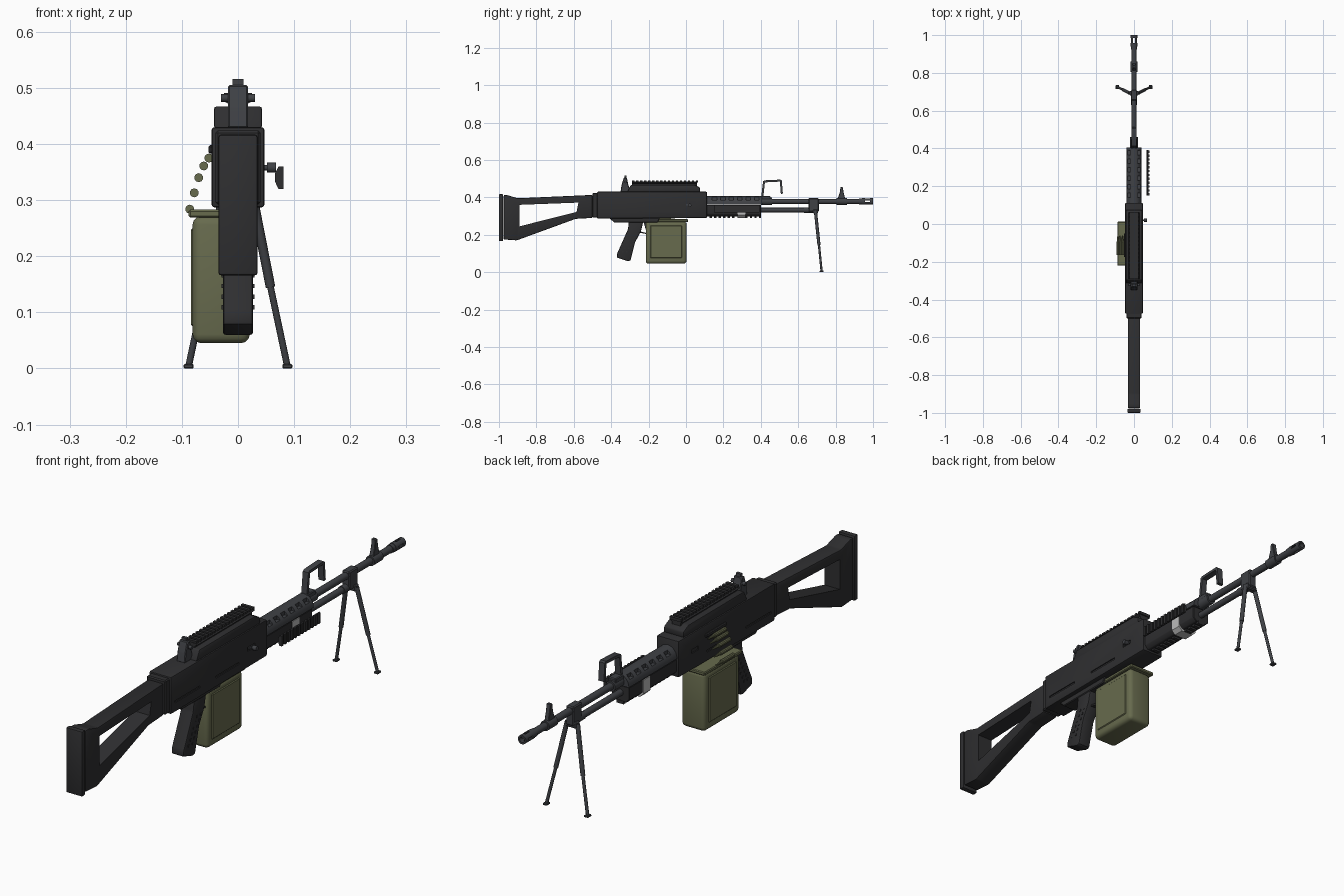
import bpy, bmesh, math
from mathutils import Vector, Matrix

def material(name, rgb):
    m = bpy.data.materials.new(name)
    m.diffuse_color = (*rgb, 1)
    return m

BLACK = material("black_polymer", (0.028, 0.028, 0.03))
STEEL = material("dark_steel", (0.05, 0.053, 0.06))
OLIVE = material("olive_paint", (0.135, 0.145, 0.075))
LIGHT = material("light_band", (0.5, 0.5, 0.5))

def finish(name, bm, mat):
    bmesh.ops.recalc_face_normals(bm, faces=bm.faces)
    me = bpy.data.meshes.new(name)
    bm.to_mesh(me)
    bm.free()
    ob = bpy.data.objects.new(name, me)
    bpy.context.collection.objects.link(ob)
    me.materials.append(mat)
    return ob

def add_box(bm, x0, x1, y0, y1, z0, z1):
    m = Matrix.Translation(((x0 + x1) / 2, (y0 + y1) / 2, (z0 + z1) / 2)) @ \
        Matrix.Diagonal((x1 - x0, y1 - y0, z1 - z0, 1))
    bmesh.ops.create_cube(bm, size=1, matrix=m)

def boxes(name, items, mat=BLACK, bevel=0.0, seg=1):
    bm = bmesh.new()
    for b in items:
        add_box(bm, *b)
    if bevel:
        bmesh.ops.bevel(bm, geom=bm.edges[:], offset=bevel, segments=seg, affect='EDGES', profile=0.5)
    return finish(name, bm, mat)

def prism(name, pts, h0, h1, mat=BLACK, bevel=0.0, seg=1, axis='x'):
    """Extrude a profile: (y, z) along x, or (x, z) along y."""
    f = (lambda p, h: (h, p[0], p[1])) if axis == 'x' else (lambda p, h: (p[0], h, p[1]))
    bm = bmesh.new()
    a = [bm.verts.new(f(p, h0)) for p in pts]
    b = [bm.verts.new(f(p, h1)) for p in pts]
    bm.faces.new(a)
    bm.faces.new(b[::-1])
    for i in range(len(a)):
        j = (i + 1) % len(a)
        bm.faces.new((a[i], b[i], b[j], a[j]))
    bmesh.ops.recalc_face_normals(bm, faces=bm.faces)
    if bevel:
        bmesh.ops.bevel(bm, geom=bm.edges[:], offset=bevel, segments=seg, affect='EDGES', profile=0.5)
    return finish(name, bm, mat)

def rods(name, items, mat=STEEL, n=20):
    """Cylinders / cones given as (start, end, r_start, r_end)."""
    bm = bmesh.new()
    for p, q, r0, r1 in items:
        p, q = Vector(p), Vector(q)
        d = q - p
        m = Matrix.Translation((p + q) / 2) @ d.to_track_quat('Z', 'Y').to_matrix().to_4x4()
        bmesh.ops.create_cone(bm, cap_ends=True, segments=n, radius1=r0, radius2=r1, depth=d.length, matrix=m)
    return finish(name, bm, mat)

def along(name, z, steps, mat=STEEL):
    return rods(name, [((0, a, z), (0, b, z), r, r) for a, b, r in steps], mat)

def cut(target, cutter):
    mod = target.modifiers.new("cut", 'BOOLEAN')
    mod.operation, mod.object, mod.solver = 'DIFFERENCE', cutter, 'EXACT'
    cutter.hide_render = True
    cutter.hide_set(True)

# Skeleton stock with butt pad
stock = prism("stock", [(-0.975, 0.412), (-0.955, 0.412), (-0.9, 0.395), (-0.5, 0.413), (-0.5, 0.29),
                        (-0.59, 0.285), (-0.905, 0.17), (-0.975, 0.175)], -0.033, 0.033, bevel=0.005, seg=2)
cut(stock, prism("stock_cutter", [(-0.89, 0.36), (-0.575, 0.372), (-0.585, 0.322), (-0.89, 0.245)], -0.1, 0.1))
boxes("butt_pad", [(-0.035, 0.035, -1, -0.978, 0.166, 0.417)], bevel=0.005, seg=2)

# Receiver body, rear collar and lower housing
receiver = prism("receiver", [(-0.475, 0.43), (0.112, 0.43), (0.112, 0.29), (-0.475, 0.287)],
                 -0.047, 0.047, bevel=0.005, seg=2)
cut(receiver, boxes("receiver_cutter", [(s * 0.047 - 0.004, s * 0.047 + 0.004, a, b, c, d) for s in (-1, 1)
    for a, b, c, d in ((-0.45, -0.3, 0.323, 0.331), (-0.2, -0.06, 0.323, 0.331), (-0.01, 0.035, 0.353, 0.368))]))
boxes("stock_collar", [(-0.04, 0.04, -0.5, -0.47, 0.292, 0.424)], bevel=0.004)
prism("trigger_housing", [(-0.41, 0.29), (-0.14, 0.29), (-0.15, 0.266), (-0.385, 0.266)], -0.03, 0.03, bevel=0.003)
boxes("ejection_cover", [(0.04, 0.0475, 0.0, 0.03, 0.356, 0.365)], STEEL)

# Feed cover with toothed top rail
prism("feed_cover", [(-0.315, 0.428), (-0.295, 0.467), (0.045, 0.467), (0.075, 0.452), (0.075, 0.428)],
      -0.043, 0.043, bevel=0.005, seg=2)
RAIL = [(-0.018, 0.462), (0.018, 0.462), (0.018, 0.472), (0.029, 0.479), (0.024, 0.484), (-0.024, 0.484),
        (-0.029, 0.479), (-0.018, 0.472)]
prism("top_rail", RAIL, -0.29, 0.06, axis='y')
boxes("top_rail_teeth", [(-0.025, 0.025, -0.288 + i * 0.0213, -0.276 + i * 0.0213, 0.48, 0.491) for i in range(17)])

# Rear sight
prism("rear_sight", [(-0.35, 0.428), (-0.345, 0.465), (-0.333, 0.505), (-0.316, 0.505), (-0.308, 0.465),
                     (-0.295, 0.428)], -0.018, 0.018, STEEL, bevel=0.003)
boxes("rear_sight_leaf", [(-0.01, 0.01, -0.33, -0.318, 0.49, 0.516)], STEEL)
rods("rear_sight_knobs", [((-0.03, -0.322, 0.482), (0.03, -0.322, 0.482), 0.007, 0.007)], STEEL, 12)

# Pistol grip with studs
prism("pistol_grip", [(-0.305, 0.275), (-0.228, 0.275), (-0.24, 0.22), (-0.272, 0.16), (-0.297, 0.062),
                      (-0.312, 0.059), (-0.37, 0.078), (-0.368, 0.1), (-0.31, 0.23)], -0.027, 0.027, bevel=0.006, seg=2)
boxes("grip_studs", [(s * 0.027 - 0.002, s * 0.027 + 0.002, y, y + 0.008, z, z + 0.008) for s in (-1, 1)
    for i in range(6) for z in (0.105 + i * 0.019,) for y in (-0.342 + i * 0.01, -0.32 + i * 0.01)])

# Trigger and guard
prism("trigger", [(-0.228, 0.27), (-0.212, 0.27), (-0.208, 0.225), (-0.214, 0.225)], -0.005, 0.005, STEEL)
prism("trigger_guard", [(-0.255, 0.213), (-0.205, 0.202), (-0.17, 0.206), (-0.16, 0.27), (-0.168, 0.27),
                        (-0.176, 0.212), (-0.205, 0.208), (-0.255, 0.22)], -0.01, 0.01)

# Ammunition box hung to the left, with lid and pressed panels
boxes("ammo_box", [(-0.081, 0.021, -0.215, 0.003, 0.045, 0.272)], OLIVE, 0.016, 3)
boxes("ammo_box_panels", [(-0.084, 0.024, -0.19, -0.022, 0.075, 0.25)], OLIVE, 0.003)
boxes("ammo_box_lid", [(-0.088, 0.024, -0.22, 0.012, 0.269, 0.283)], OLIVE, 0.003)

# Cartridge belt curling up into the feed slot
belt = [(-0.086, 0.284), (-0.078, 0.313), (-0.07, 0.34), (-0.061, 0.361), (-0.052, 0.375)]
rods("ammo_belt", [seg for x, z in belt for seg in (((x, -0.165, z), (x, -0.095, z), 0.008, 0.008),
     ((x, -0.095, z), (x, -0.06, z), 0.006, 0.002))], OLIVE, 10)
boxes("feed_slot", [(-0.053, -0.04, -0.175, -0.05, 0.383, 0.398)], BLACK, 0.003)

# Charging handle
rods("charging_handle", [((0.045, 0.02, 0.358), (0.058, 0.02, 0.358), 0.005, 0.005),
                         ((0.052, 0.02, 0.358), (0.068, 0.02, 0.358), 0.009, 0.009)], STEEL, 12)

# Handguard: slotted round top, boxy lower half, pale band
arc = [(0.04 * math.cos(math.pi * i / 12), 0.362 + 0.044 * math.sin(math.pi * i / 12)) for i in range(13)]
upper = prism("upper_handguard", arc, 0.105, 0.405, STEEL, axis='y')
cut(upper, boxes("handguard_cutter", [(x - 0.008, x + 0.008, y, y + 0.025, 0.386, 0.42) for x in (-0.027, 0.027)
    for y in (0.14, 0.185, 0.23, 0.275, 0.32, 0.365)]))

def octo(w, z0, z1, c):
    return [(-w + c, z0), (w - c, z0), (w, z0 + c), (w, z1), (-w, z1), (-w, z0 + c)]
prism("lower_handguard", octo(0.038, 0.298, 0.36, 0.014), 0.105, 0.4, BLACK, 0.002, axis='y')
prism("handguard_band", octo(0.041, 0.29, 0.358, 0.015), 0.275, 0.318, LIGHT, axis='y')
boxes("bottom_rail_teeth", [(-0.015, 0.015, 0.125 + i * 0.024, 0.138 + i * 0.024, 0.29, 0.302)
                            for i in range(12) if i not in (6, 7)])

# Side rail standing off the right of the handguard
prism("side_rail", [(0.066, 0.333), (0.072, 0.32), (0.076, 0.32), (0.076, 0.36), (0.072, 0.36), (0.066, 0.348)],
      0.15, 0.392, axis='y')
boxes("side_rail_teeth", [(0.074, 0.081, 0.151 + i * 0.0205, 0.163 + i * 0.0205, 0.32, 0.36) for i in range(12)])

# Barrel, gas tube and muzzle device
along("barrel", 0.378, [(0.1, 0.95, 0.0135), (0.4, 0.46, 0.02), (0.805, 0.86, 0.019), (0.925, 0.94, 0.016)])
along("gas_tube", 0.332, [(0.39, 0.69, 0.0125), (0.63, 0.70, 0.015)])
muzzle = along("muzzle_device", 0.378, [(0.94, 1.0, 0.0175)])
bore = along("muzzle_cutter", 0.378, [(0.955, 1.02, 0.0105)])
cut(muzzle, bore)
cut(muzzle, boxes("muzzle_slots", [(-0.03, 0.03, 0.958, 0.985, 0.374, 0.382)]))
cut(muzzle, boxes("muzzle_top_slot", [(-0.004, 0.004, 0.958, 0.985, 0.34, 0.42)]))
boxes("barrel_clamp", [(-0.016, 0.016, 0.4, 0.452, 0.385, 0.407)], STEEL, 0.003)

# Front sight
prism("front_sight", [(0.81, 0.39), (0.852, 0.39), (0.843, 0.425), (0.838, 0.455), (0.826, 0.455), (0.822, 0.425)],
      -0.009, 0.009, STEEL, bevel=0.002)

# Carrying handle
prism("carry_handle", [(0.402, 0.4), (0.412, 0.486), (0.42, 0.491), (0.505, 0.495), (0.512, 0.49), (0.518, 0.42),
                       (0.507, 0.418), (0.502, 0.484), (0.422, 0.48), (0.413, 0.4)], -0.012, 0.012, STEEL)

# Bipod block, legs and feet
boxes("bipod_block", [(-0.016, 0.016, 0.655, 0.71, 0.322, 0.396), (-0.024, 0.024, 0.68, 0.705, 0.312, 0.336)], STEEL, 0.004)
for side, s in (("left", -1), ("right", 1)):
    top, mid, low = (s * 0.022, 0.692, 0.328), (s * 0.058, 0.711, 0.145), (s * 0.088, 0.725, 0.004)
    rods("bipod_leg_" + side, [(top, mid, 0.0085, 0.0085), (mid, low, 0.006, 0.006)], STEEL, 12)
    boxes("bipod_foot_" + side, [(s * 0.088 - 0.009, s * 0.088 + 0.009, 0.714, 0.736, 0, 0.008)], STEEL, 0.002)

# Smooth round parts, keep hard edges
bpy.ops.object.select_all(action='DESELECT')
meshes = [o for o in bpy.context.scene.objects if o.type == 'MESH' and not o.hide_render]
for o in meshes:
    o.select_set(True)
bpy.context.view_layer.objects.active = meshes[0]
bpy.ops.object.shade_smooth_by_angle(angle=math.radians(32))
